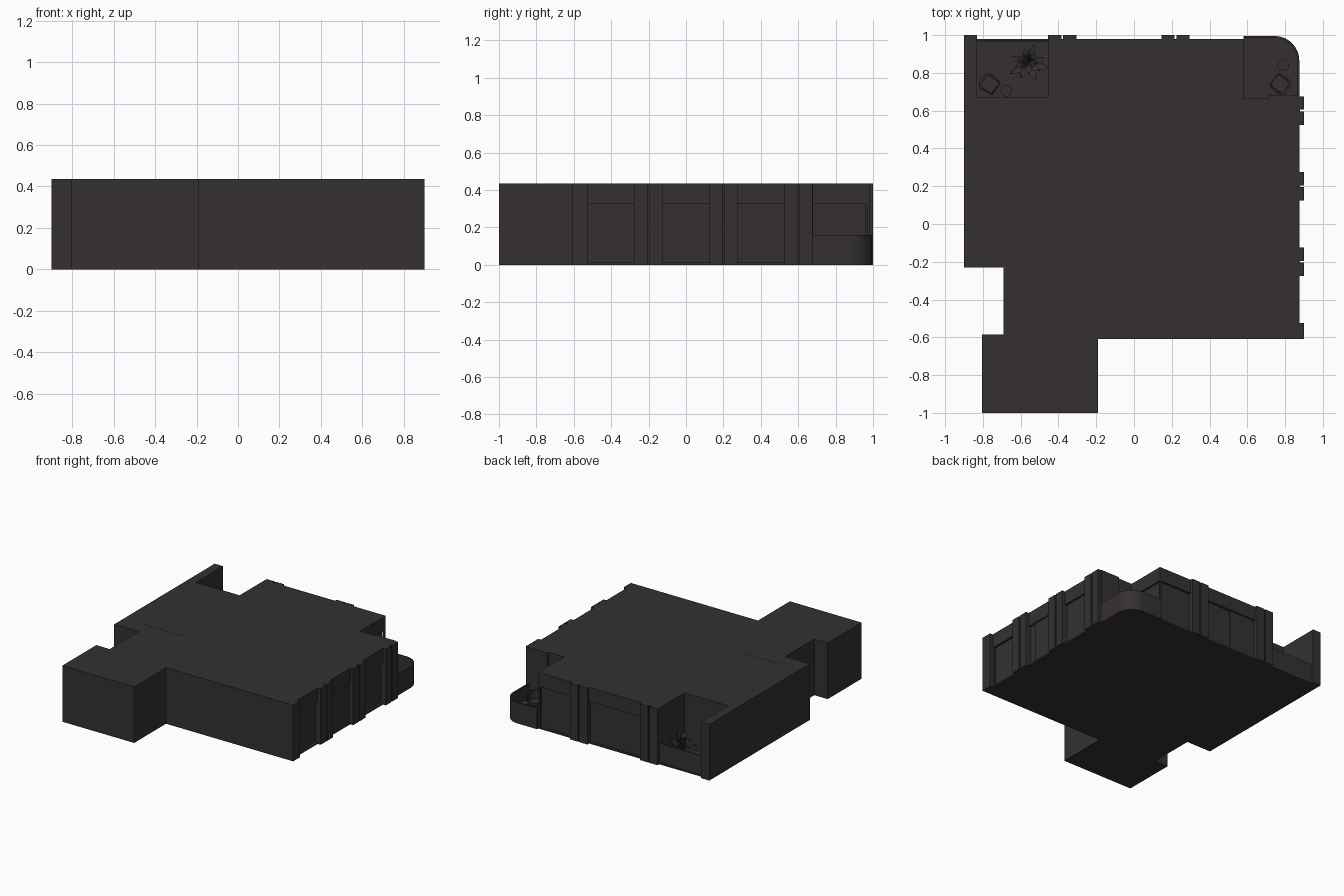
import bpy, bmesh, math, random
from mathutils import Matrix, Vector

if "Cube" in bpy.data.objects:
    bpy.data.objects.remove(bpy.data.objects["Cube"])

random.seed(4)
H, LINTEL, RAIL = 0.435, 0.325, 0.16
mat = bpy.data.materials.new("dark_plaster")
mat.diffuse_color = (0.035, 0.03, 0.03, 1)
mat.use_nodes = True
mat.node_tree.nodes["Principled BSDF"].inputs["Base Color"].default_value = mat.diffuse_color


def finish(name, bm):
    bmesh.ops.recalc_face_normals(bm, faces=bm.faces)
    me = bpy.data.meshes.new(name)
    bm.to_mesh(me)
    bm.free()
    me.materials.append(mat)
    ob = bpy.data.objects.new(name, me)
    bpy.context.collection.objects.link(ob)
    return ob


def smooth(ob, angle=40):
    bpy.ops.object.select_all(action='DESELECT')
    ob.select_set(True)
    bpy.context.view_layer.objects.active = ob
    bpy.ops.object.shade_smooth_by_angle(angle=math.radians(angle))


def prism(name, pts, z0, z1):
    bm = bmesh.new()
    f = bm.faces.new([bm.verts.new((x, y, z0)) for x, y in pts])
    r = bmesh.ops.extrude_face_region(bm, geom=[f])
    vs = [v for v in r["geom"] if isinstance(v, bmesh.types.BMVert)]
    bmesh.ops.translate(bm, verts=vs, vec=(0, 0, z1 - z0))
    return finish(name, bm)


def box(name, x0, x1, y0, y1, z0=0, z1=H):
    return prism(name, [(x0, y0), (x1, y0), (x1, y1), (x0, y1)], z0, z1)


def cyl(name, x, y, z0, z1, r, r2=None, n=24):
    bm = bmesh.new()
    bmesh.ops.create_cone(bm, cap_ends=True, segments=n, radius1=r, radius2=r2 or r, depth=z1 - z0,
                          matrix=Matrix.Translation((x, y, (z0 + z1) / 2)))
    smooth(finish(name, bm))


# Main storey: solid body, set back where the glazing sits
prism("main_body", [(-.9, -.23), (-.69, -.23), (-.69, -.585), (-.805, -.585), (-.805, -1),
                    (-.19, -1), (-.19, -.61), (.857, -.61), (.857, .665), (.565, .665),
                    (.565, .962), (-.455, .962), (-.455, .67), (-.83, .67), (-.83, 1), (-.9, 1)], 0, H)
box("roof_seam", -.74, -.41, -.112, -.107, H - .01, H + .001)


def arc(r):
    return [(.745 + r * math.cos(a), .865 + r * math.sin(a))
            for a in (math.pi / 2 * i / 16 for i in range(17))]


# Floor slab reaching out under both balconies
prism("floor_slab", [(-.9, -.23), (-.69, -.23), (-.69, -.61), (.875, -.61)] + arc(.13)
      + [(.58, .995), (.58, .98), (-.9, .98)], 0, .012)

# Right side: paired pillars, lintels and sliding panes
for y0, y1 in ((.605, .675), (.525, .595), (.205, .275), (.125, .195),
               (-.195, -.125), (-.275, -.205), (-.61, -.525)):
    box("side_pillar", .85, .9, y0, y1)
for y0, y1 in ((.275, .525), (-.125, .125), (-.525, -.275)):
    box("side_lintel", .85, .875, y0, y1, LINTEL, H)
    box("side_sill", .85, .875, y0, y1, 0, .012)
for y in (.2, -.2, .6):
    box("side_pillar_joint", .85, .878, y - .006, y + .006)
box("side_sliding_pane", .85, .863, -.07, .125, .012, LINTEL)
box("side_pane_frame", .85, .864, -.525, -.517, .012, LINTEL)

# Back: paired pillars, lintels and sliding pane
for x0, x1 in ((-.455, -.385), (-.375, -.305), (.145, .215), (.225, .295)):
    box("back_pillar", x0, x1, .95, 1)
for x in (-.38, .22):
    box("back_pillar_joint", x - .006, x + .006, .95, .978)
for x0, x1 in ((-.305, .145), (.295, .58)):
    box("back_lintel", x0, x1, .95, .98, LINTEL, H)
    box("back_sill", x0, x1, .95, .98, 0, .012)
box("back_sliding_pane", -.305, -.08, .95, .968, .012, LINTEL)

# Corner balcony: door wall, wall return and rounded parapet
box("corner_door_lintel", .56, .58, .665, .98, LINTEL, H)
box("corner_post", .565, .58, .968, .98)
box("corner_wall_return", .71, .875, .65, .68)
rail = prism("corner_parapet", [(.875, .675)] + arc(.13) + [(.58, .995), (.58, .985)]
             + arc(.12)[::-1] + [(.865, .675)], 0, RAIL)
smooth(rail, 30)

# Back balcony parapet
box("back_parapet", -.83, -.455, .963, .975, 0, RAIL)


# Balcony furniture
def chair(x, y, ang):
    m = Matrix.Translation((x, y, 0)) @ Matrix.Rotation(ang, 4, 'Z')
    bm = bmesh.new()
    bmesh.ops.create_cube(bm, size=1, matrix=Matrix.Translation((0, 0, .055)) @ Matrix.Diagonal((.095, .09, .03, 1)))
    bmesh.ops.bevel(bm, geom=bm.edges[:], offset=.01, segments=3, affect='EDGES')
    ob = finish("chair_seat", bm)
    ob.matrix_world = m
    smooth(ob)
    out, inn = [], []
    for i in range(13):
        a = math.radians(90 + 15 * i)
        out.append((-.005 + .048 * math.cos(a), .055 * math.sin(a)))
        inn.append((-.005 + .036 * math.cos(a), .044 * math.sin(a)))
    ob = prism("chair_back", out + inn[::-1], .06, .13)
    ob.matrix_world = m
    smooth(ob)
    for sx in (-.03, .03):
        for sy in (-.03, .03):
            ob = box("chair_leg", sx - .004, sx + .004, sy - .004, sy + .004, .012, .045)
            ob.matrix_world = m


def table(x, y):
    cyl("table_top", x, y, .085, .092, .03)
    cyl("table_stem", x, y, .012, .085, .005, n=10)
    cyl("table_foot", x, y, .012, .017, .02)


chair(-.765, .74, math.radians(-35))
table(-.675, .705)
chair(.775, .74, math.radians(145))
table(.79, .84)

# Potted plant with arching leaves
px, py = -.56, .85
cyl("plant_pot", px, py, .012, .075, .025, .034)
bm = bmesh.new()
for i in range(14):
    a = i * 2.4
    reach = .045 + .0055 * i
    rise = .14 - .007 * i
    d = Vector((math.cos(a), math.sin(a), 0))
    side = Vector((-d.y, d.x, 0))
    prev = None
    for k in range(8):
        t = k / 7
        c = Vector((px, py, .07)) + d * reach * t + Vector((0, 0, rise * math.sin(t * 2.1)))
        w = .002 + .017 * math.sin(math.pi * t) ** 1.3
        row = [bm.verts.new(c + side * w * s + Vector((0, 0, .005 * abs(s)))) for s in (-1, 0, 1)]
        if prev:
            for j in range(2):
                bm.faces.new((prev[j], prev[j + 1], row[j + 1], row[j]))
        prev = row
smooth(finish("plant_leaves", bm), 60)
